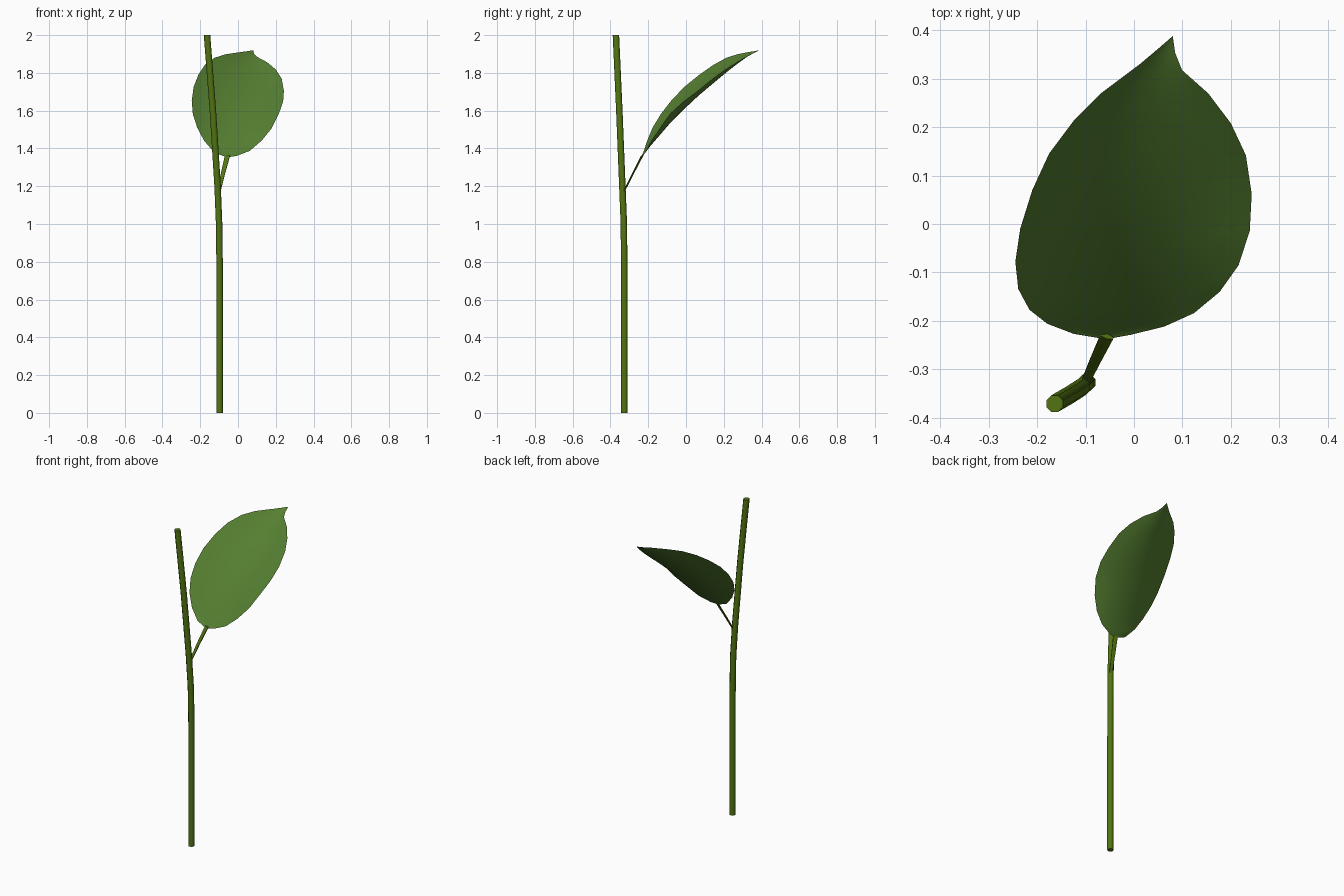
import bpy, math
from mathutils import Vector

if "Cube" in bpy.data.objects:
    bpy.data.objects.remove(bpy.data.objects["Cube"])


def material(name, rgb):
    m = bpy.data.materials.new(name)
    m.diffuse_color = (*rgb, 1)
    m.use_nodes = True
    m.node_tree.nodes["Principled BSDF"].inputs["Base Color"].default_value = m.diffuse_color
    return m


def build(name, verts, faces, mat, angle):
    me = bpy.data.meshes.new(name)
    me.from_pydata(verts, [], faces)
    me.validate()
    me.materials.append(mat)
    ob = bpy.data.objects.new(name, me)
    bpy.context.collection.objects.link(ob)
    bpy.ops.object.select_all(action='DESELECT')
    bpy.context.view_layer.objects.active = ob
    ob.select_set(True)
    bpy.ops.object.shade_smooth_by_angle(angle=math.radians(angle))
    return ob


def tube(name, path, radii, sides, mat, turn=0.0):
    """Horizontal elliptical rings along a path; radii are (rx, ry) per ring."""
    verts, faces = [], []
    for (x, y, z), (rx, ry) in zip(path, radii):
        for k in range(sides):
            a = 2 * math.pi * (k + 0.5) / sides
            u, v = rx * math.cos(a), ry * math.sin(a)
            verts.append((x + u * math.cos(turn) - v * math.sin(turn),
                          y + u * math.sin(turn) + v * math.cos(turn), z))
    for i in range(len(path) - 1):
        for k in range(sides):
            a, b = i * sides + k, i * sides + (k + 1) % sides
            faces.append((a, b, b + sides, a + sides))
    faces.append(tuple(reversed(range(sides))))
    faces.append(tuple(range(len(verts) - sides, len(verts))))
    return build(name, verts, faces, mat, 50)


stem_green = material("stem green", (0.085, 0.175, 0.006))
leaf_green = material("leaf green", (0.09, 0.21, 0.03))

# Stem, straight below and leaning back above
stem_path = [(-.097, -.327, 0), (-.097, -.327, .75), (-.100, -.329, 1.0),
             (-.108, -.337, 1.2), (-.133, -.353, 1.6), (-.164, -.371, 2.0)]
tube("stem", stem_path, [(.0185, .0185)] * 6, 8, stem_green)

# Flat leaf stalk
tube("leaf_stalk", [(-.103, -.332, 1.165), (-.08, -.282, 1.265), (-.056, -.232, 1.362)],
     [(.010, .004), (.013, .005), (.016, .005)], 6, stem_green, -0.3)

# Leaf blade: left edge, right edge and midrib height, from base to tip
base, tip = Vector((-.058, -.238, 1.353)), Vector((.080, .388, 1.92))
left = [(-.124, -.227, 1.377), (-.179, -.206, 1.44), (-.216, -.177, 1.51),
        (-.239, -.134, 1.581), (-.245, -.078, 1.653), (-.235, -.010, 1.725),
        (-.210, .070, 1.79), (-.175, .146, 1.843), (-.124, .214, 1.88),
        (-.068, .270, 1.898), (.012, .330, 1.91), (.050, .362, 1.915)]
right = [(-.008, -.229, 1.36), (.062, -.212, 1.387), (.124, -.184, 1.44),
         (.177, -.140, 1.505), (.216, -.085, 1.583), (.239, -.014, 1.648),
         (.243, .062, 1.705), (.231, .142, 1.77), (.200, .208, 1.818),
         (.153, .270, 1.857), (.099, .318, 1.886), (.085, .353, 1.902)]
rib_z = [1.362, 1.392, 1.427, 1.477, 1.54, 1.611, 1.685, 1.75, 1.805, 1.85, 1.887, 1.905]

N = 8
verts, faces = [base], []
for l, r, z in zip(left, right, rib_z):
    l, r = Vector(l), Vector(r)
    mid = (l + r) / 2
    sag = z - mid.z
    for j in range(N + 1):
        t = j / N
        p = l.lerp(r, t)
        p.z += sag * 4 * t * (1 - t)      # cupped cross-section
        verts.append(p)
verts.append(tip)
rows, last = len(left), len(verts) - 1
for j in range(N):
    faces.append((0, 2 + j, 1 + j))
    top = 1 + (rows - 1) * (N + 1) + j
    faces.append((top, top + 1, last))
    for i in range(rows - 1):
        a = 1 + i * (N + 1) + j
        faces.append((a, a + 1, a + N + 2, a + N + 1))
build("leaf_blade", verts, faces, leaf_green, 60)
